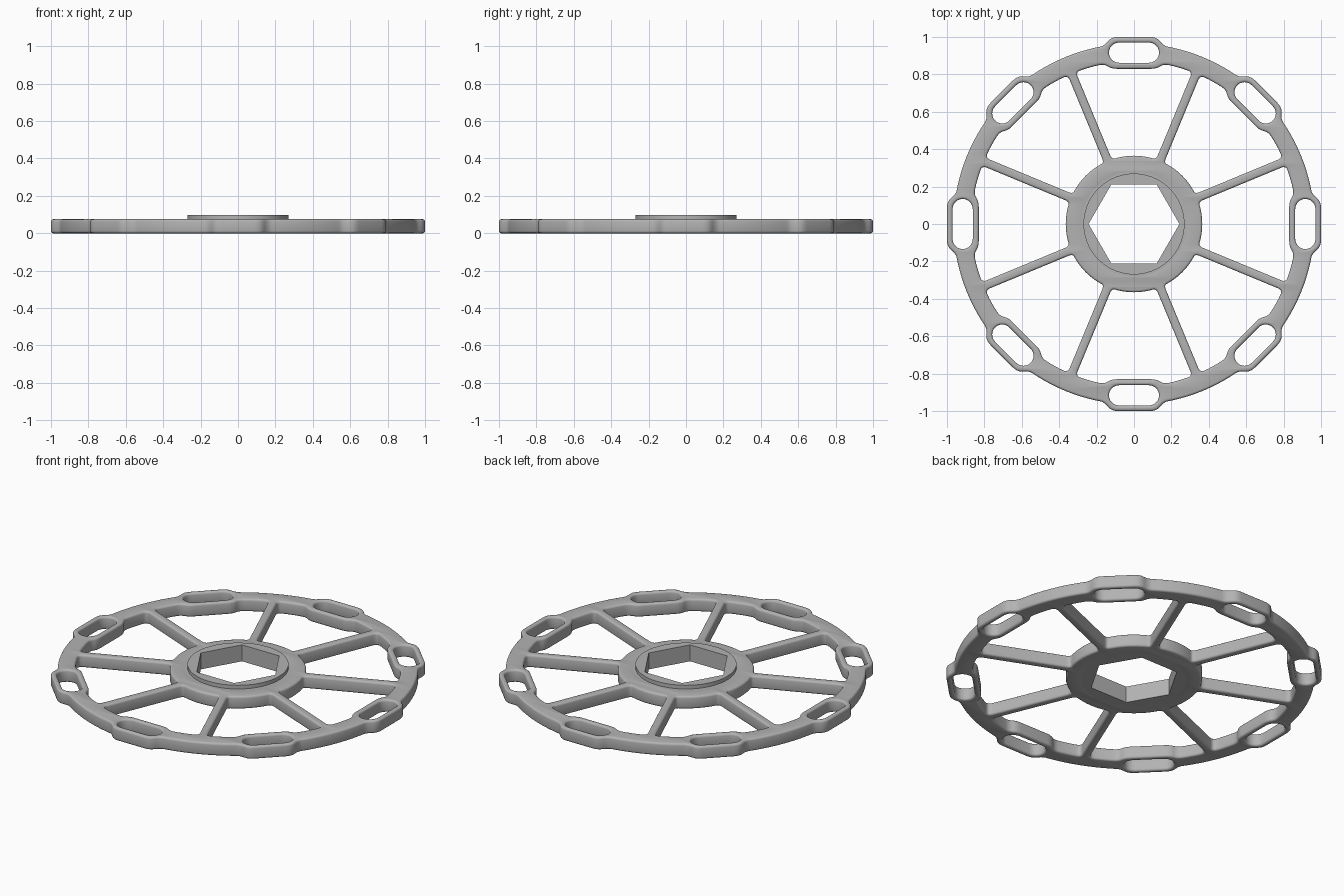
import bpy, bmesh
from math import radians, sin, cos, asin, atan2, degrees, sqrt, pi
from mathutils import Vector, Matrix

if "Cube" in bpy.data.objects:
    bpy.data.objects.remove(bpy.data.objects["Cube"], do_unlink=True)

RIM_OUT, RIM_IN, HUB, BOSS = 0.965, 0.87, 0.365, 0.27
THICK, BOSS_TOP, ROUND = 0.075, 0.097, 0.012
SPOKE_HALF = 0.023
TAB_WIDE, TAB_FLAT, TAB_OUT, TAB_IN = 0.16, 0.12, 1.0, 0.83

grey = bpy.data.materials.new("grey plastic")
grey.use_nodes = True
colour = (0.45, 0.45, 0.45, 1)
grey.diffuse_color = colour
grey.node_tree.nodes["Principled BSDF"].inputs["Base Color"].default_value = colour


def polar(r, deg):
    """Point at an angle measured clockwise from +y."""
    return Vector((r * sin(radians(deg)), r * cos(radians(deg))))


def arc(r, start, end, steps):
    return [polar(r, start + (end - start) * i / steps) for i in range(steps + 1)]


def circle(r, steps):
    return arc(r, 0, 360, steps)[:-1]


def turned(points, deg):
    rot = Matrix.Rotation(radians(-deg), 2)
    return [rot @ p for p in points]


def soften(points, cut):
    """Round every noticeable corner of a closed outline."""
    out = []
    for i, p in enumerate(points):
        a, b = points[i - 1] - p, points[(i + 1) % len(points)] - p
        if pi - a.angle(b) < 0.3:
            out.append(p)
            continue
        s = p + a.normalized() * min(cut, a.length * 0.48)
        e = p + b.normalized() * min(cut, b.length * 0.48)
        for k in range(6):
            t = k / 5
            out.append(s * (1 - t) ** 2 + p * 2 * t * (1 - t) + e * t * t)
    return out


def plate(name, outlines, z0, z1, bevel=0):
    """Fill nested outlines and give them thickness, with rounded rims."""
    cu = bpy.data.curves.new(name, "CURVE")
    cu.dimensions, cu.fill_mode = "2D", "BOTH"
    cu.extrude = (z1 - z0) / 2 - bevel
    cu.bevel_depth, cu.offset, cu.bevel_resolution = bevel, -bevel, 2
    for pts in outlines:
        sp = cu.splines.new("POLY")
        sp.points.add(len(pts) - 1)
        for q, p in zip(sp.points, pts):
            q.co = (p.x, p.y, 0, 1)
        sp.use_cyclic_u = True
    ob = bpy.data.objects.new(name, cu)
    ob.location.z = (z0 + z1) / 2
    bpy.context.collection.objects.link(ob)
    bpy.ops.object.select_all(action="DESELECT")
    ob.select_set(True)
    bpy.context.view_layer.objects.active = ob
    bpy.ops.object.convert(target="MESH")
    ob = bpy.context.object
    bm = bmesh.new()
    bm.from_mesh(ob.data)
    bmesh.ops.remove_doubles(bm, verts=bm.verts, dist=0.0002)
    bmesh.ops.recalc_face_normals(bm, faces=bm.faces)
    bm.to_mesh(ob.data)
    bm.free()
    ob.data.materials.clear()
    ob.data.materials.append(grey)
    bpy.ops.object.shade_smooth_by_angle(angle=radians(35))
    return ob


def tab_angle(r):
    return degrees(asin(TAB_WIDE / r))


def spoke_angle(r):
    return 22.5 - degrees(asin(SPOKE_HALF / r))


# One eighth of the outer edge: tab bulge, then rim arc to the next tab
a = tab_angle(RIM_OUT)
edge = [Vector((-TAB_FLAT, TAB_OUT)), Vector((TAB_FLAT, TAB_OUT))]
edge += arc(RIM_OUT, a, 45 - a, 10)

# Opening between two spokes, with the tab bulging into it
b, s, h = tab_angle(RIM_IN), spoke_angle(RIM_IN), spoke_angle(HUB)
window = arc(RIM_IN, -s, -b, 3)
window += [Vector((-TAB_FLAT, TAB_IN)), Vector((TAB_FLAT, TAB_IN))]
window += arc(RIM_IN, b, s, 3) + arc(HUB, h, -h, 8)
window = soften(window, 0.028)

# Slot through each tab
mid = Vector((0, 0.916))
slot = [mid + Vector((0.08, 0)) + p for p in arc(0.054, 0, 180, 12)]
slot += [mid - Vector((0.08, 0)) + p for p in arc(0.054, 180, 360, 12)]

eighths = [45 * i for i in range(8)]
outer = soften([p for d in eighths for p in turned(edge, d)], 0.035)
holes = [turned(shape, d) for d in eighths for shape in (window, slot)]
hexagon = [polar(0.243, 30 + 60 * i) for i in range(6)]

# Wheel body, hub core with its hexagonal bore, and the raised boss
plate("wheel_body", [outer, circle(BOSS, 72)] + holes, 0, THICK, ROUND)
plate("hub_core", [circle(BOSS + ROUND, 72), hexagon], 0, THICK)
plate("hub_boss", [circle(BOSS, 72), hexagon], THICK, BOSS_TOP)
